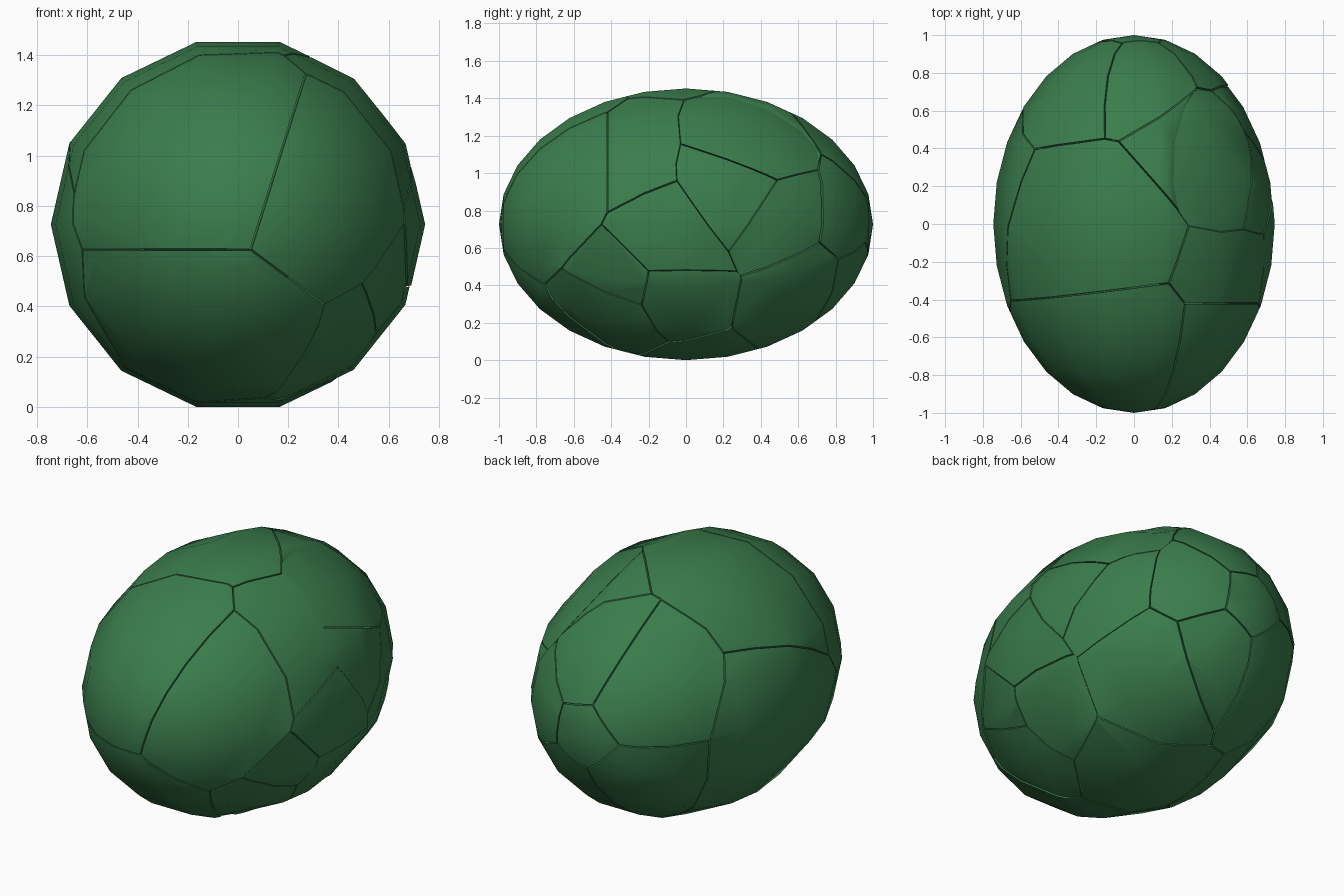
import bpy, bmesh, math
from mathutils import Vector

if "Cube" in bpy.data.objects:
    bpy.data.objects.remove(bpy.data.objects["Cube"])

R, HALF_LEN, SIDES, GAP = 0.745, 1.0, 14, 0.0035
CENTRE = Vector((0, 0, R * math.cos(math.pi / SIDES)))

green = bpy.data.materials.new("deep_green")
green.diffuse_color = (0.043, 0.205, 0.073, 1)
green.use_nodes = True
green.node_tree.nodes["Principled BSDF"].inputs["Base Color"].default_value = green.diffuse_color

# seeds of the broken cells, relative to the centre
LARGE = [(-.065, -.62, .23), (.334, -.62, .105), (-.065, -.62, -.43),   # front
         (-.14, -.05, .25), (.334, -.22, .105), (.55, -.12, -.15),      # top, right
         (.36, .38, .2), (-.5, .15, -.15), (.12, .05, -.4), (.35, .6, -.35)]
BACK = [(.05, .98, .35), (.32, .93, .05), (-.25, .9, .2),
        (-.02, 1.0, 0), (.15, .9, -.3), (-.2, .85, -.2)]
CHIPS = [(.62, .36, .2), (.6, .5, .1), (.58, .42, .36),                 # right side
         (.62, -.33, -.36), (.6, -.12, -.39), (.5, -.36, -.46)]
SEEDS = [Vector(s) for s in LARGE + BACK + CHIPS]


def egg():
    """Low-poly ellipsoid with its poles along y, spun from a half profile."""
    bm = bmesh.new()
    prof = []
    for i in range(SIDES + 1):
        a = math.pi * i / SIDES
        prof.append(bm.verts.new((R * math.sin(a), -HALF_LEN * math.cos(a), 0)))
    edges = [bm.edges.new(p) for p in zip(prof, prof[1:])]
    bmesh.ops.spin(bm, geom=prof + edges, cent=(0, 0, 0), axis=(0, 1, 0),
                   angle=2 * math.pi, steps=SIDES)
    bmesh.ops.remove_doubles(bm, verts=bm.verts[:], dist=1e-4)
    bmesh.ops.recalc_face_normals(bm, faces=bm.faces[:])
    return bm


def shard(name, seed, sink=0.0):
    """Keep the part of the egg nearest to one seed, leaving a thin crack."""
    bm = egg()
    for other in SEEDS:
        if other == seed or not bm.faces:
            continue
        n = (other - seed).normalized()
        bmesh.ops.bisect_plane(bm, geom=bm.verts[:] + bm.edges[:] + bm.faces[:],
                               dist=1e-5, plane_co=(seed + other) / 2 - n * GAP,
                               plane_no=n, clear_outer=True)
        rim = [e for e in bm.edges if e.is_boundary]
        if rim:
            bmesh.ops.holes_fill(bm, edges=rim, sides=0)
    if not bm.faces:
        bm.free()
        return
    bmesh.ops.recalc_face_normals(bm, faces=bm.faces[:])
    bmesh.ops.translate(bm, verts=bm.verts[:],
                        vec=CENTRE - seed.normalized() * sink)
    me = bpy.data.meshes.new(name)
    bm.to_mesh(me)
    bm.free()
    me.materials.append(green)
    ob = bpy.data.objects.new(name, me)
    bpy.context.collection.objects.link(ob)
    ob.select_set(True)
    bpy.context.view_layer.objects.active = ob


for i, s in enumerate(SEEDS):
    is_chip = i >= len(LARGE) + len(BACK)
    kind = "small_chip" if is_chip else "shell_shard"
    shard(f"{kind}_{i + 1:02d}", s, 0.006 if is_chip else 0.0)

# soft shading over the curved skin, sharp at the cracks
bpy.ops.object.shade_smooth_by_angle(angle=math.radians(35))
